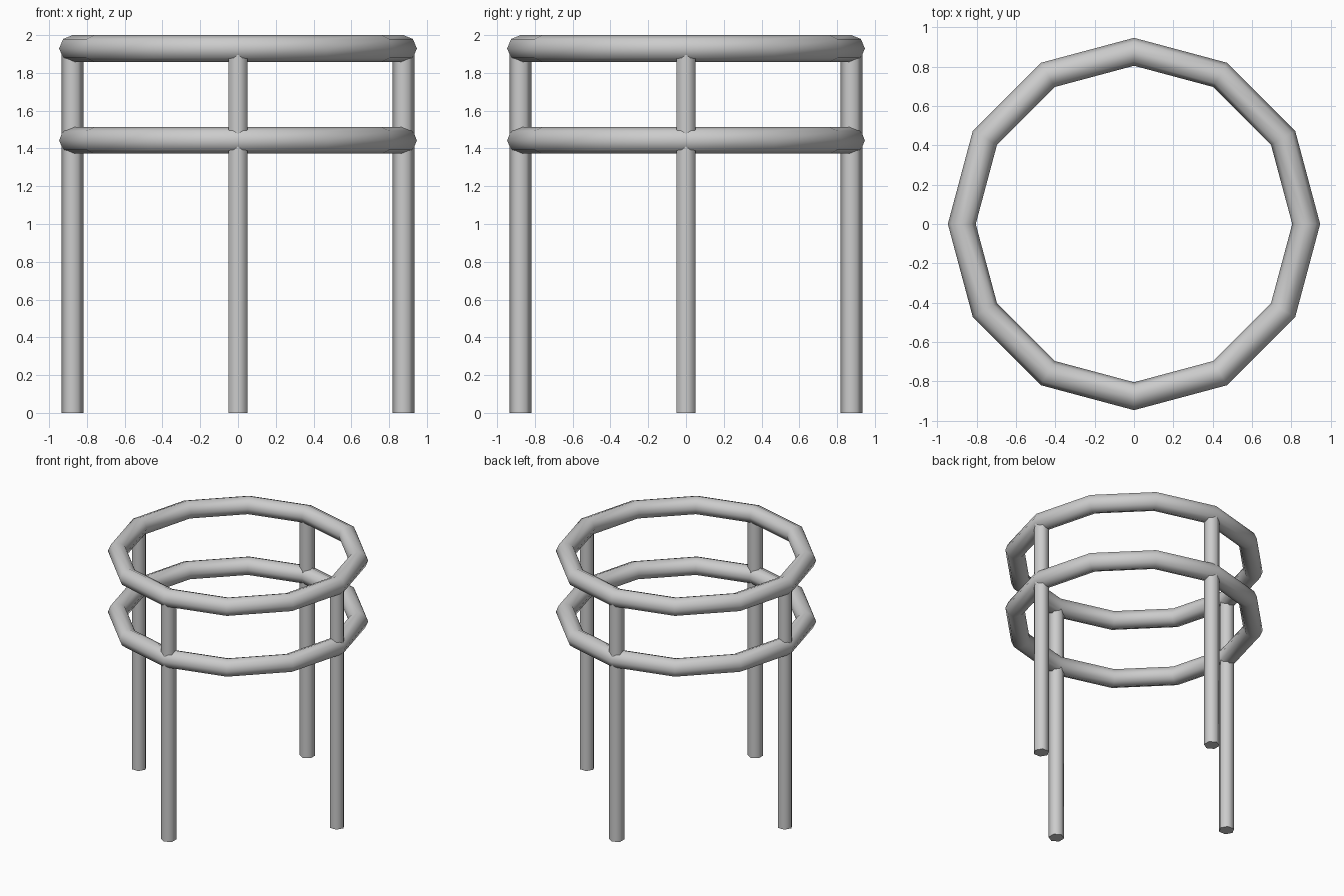
import bpy
from math import pi, cos, sin, radians

if "Cube" in bpy.data.objects:
    bpy.data.objects.remove(bpy.data.objects["Cube"])

RING_RADIUS = 0.876
TUBE = 0.071
TOP_Z = 2.0 - TUBE


def smooth(obj, name, angle):
    obj.name = name
    bpy.ops.object.shade_smooth_by_angle(angle=radians(angle))


# Two horizontal twelve-sided rings with octagonal tubes
for name, z in (("upper_ring", TOP_Z), ("lower_ring", 1.443)):
    bpy.ops.mesh.primitive_torus_add(
        major_segments=12, minor_segments=8,
        major_radius=RING_RADIUS, minor_radius=TUBE, location=(0, 0, z))
    smooth(bpy.context.object, name, 50)

# Four hexagonal legs, each with one edge pointing outwards
for i, side in enumerate(("right", "back", "left", "front")):
    a = i * pi / 2
    bpy.ops.mesh.primitive_cylinder_add(
        vertices=6, radius=0.0575, depth=TOP_Z,
        location=(RING_RADIUS * cos(a), RING_RADIUS * sin(a), TOP_Z / 2),
        rotation=(0, 0, a + pi / 2))
    smooth(bpy.context.object, side + "_leg", 65)
